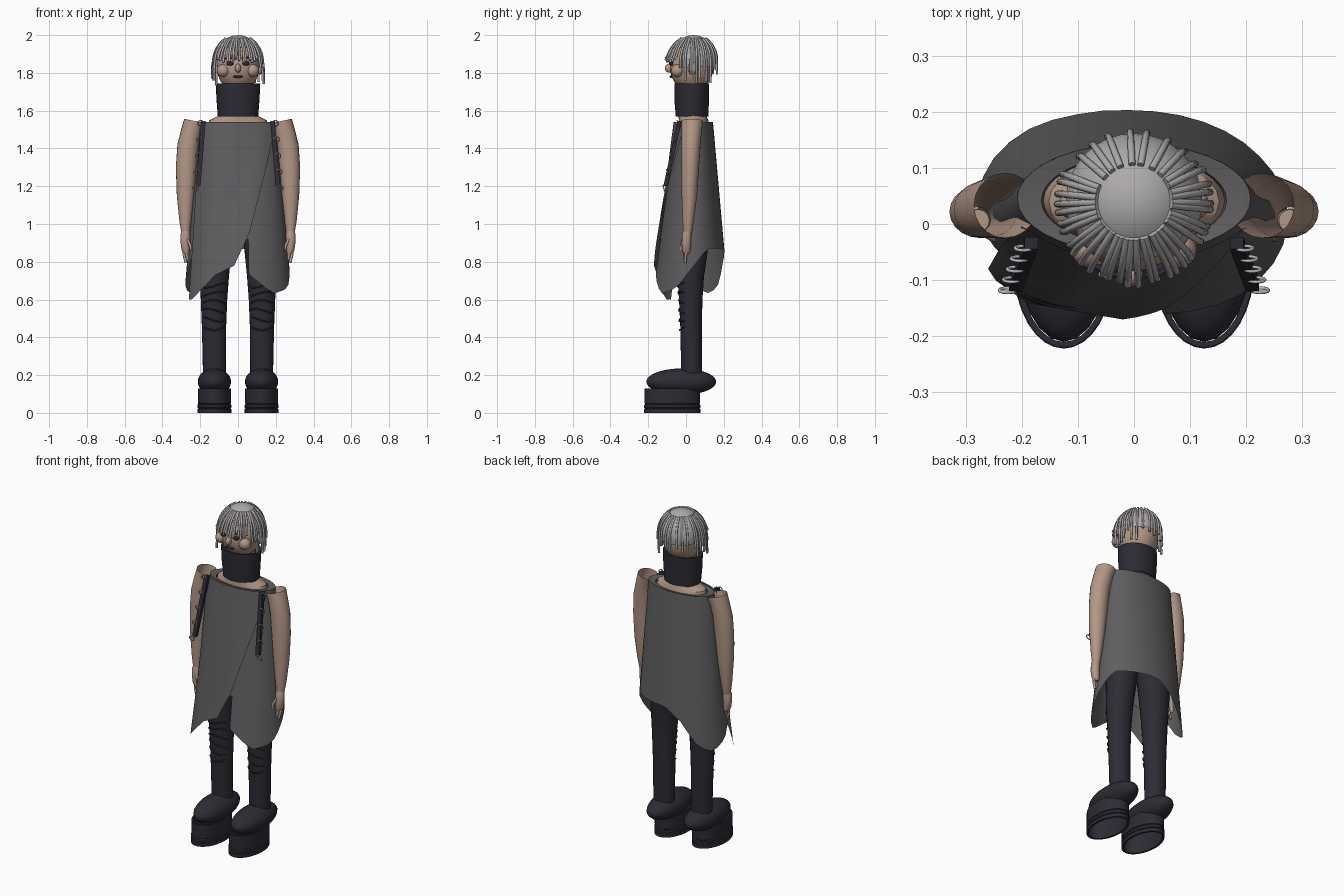
import bpy, bmesh, random
from math import sin, cos, pi, radians, sqrt

if "Cube" in bpy.data.objects:
    bpy.data.objects.remove(bpy.data.objects["Cube"])
random.seed(4)


def mat(name, c):
    m = bpy.data.materials.new(name)
    m.diffuse_color = (*c, 1)
    m.use_nodes = True
    m.node_tree.nodes["Principled BSDF"].inputs["Base Color"].default_value = m.diffuse_color
    return m


SKIN = mat("skin", (.45, .31, .24))
DARK = mat("dark_cloth", (.026, .024, .034))
CLOTH = mat("grey_cloth", (.115, .11, .115))
HAIR = mat("pale_hair", (.42, .40, .41))
METAL = mat("metal", (.5, .5, .53))


def finish(name, bm, m, angle=40):
    bmesh.ops.recalc_face_normals(bm, faces=bm.faces)
    me = bpy.data.meshes.new(name)
    bm.to_mesh(me)
    bm.free()
    ob = bpy.data.objects.new(name, me)
    bpy.context.collection.objects.link(ob)
    me.materials.append(m)
    bpy.context.view_layer.objects.active = ob
    ob.select_set(True)
    bpy.ops.object.shade_smooth_by_angle(angle=radians(angle))
    ob.select_set(False)
    return ob


def skin_rows(bm, rows, closed):
    vs = [[bm.verts.new(p) for p in r] for r in rows]
    n = len(vs[0])
    for a, b in zip(vs, vs[1:]):
        for i in range(n if closed else n - 1):
            j = (i + 1) % n
            bm.faces.new((a[i], a[j], b[j], b[i]))
    return vs


def loft(name, rings, m, n=24, caps=False, tilt=0):
    """Tube through elliptical rings (cx, cy, z, rx, ry); tilt slopes the last ring."""
    bm = bmesh.new()
    rows = []
    for k, (cx, cy, z, rx, ry) in enumerate(rings):
        t = tilt if k == len(rings) - 1 else 0
        rows.append([(cx + rx * cos(2 * pi * i / n), cy + ry * sin(2 * pi * i / n),
                      z + t * cos(2 * pi * i / n)) for i in range(n)])
    vs = skin_rows(bm, rows, True)
    if caps:
        bm.faces.new(vs[0])
        bm.faces.new(vs[-1])
    return finish(name, bm, m)


def ball(name, c, r, m, n=20, cut=None):
    bm = bmesh.new()
    bmesh.ops.create_uvsphere(bm, u_segments=n, v_segments=n * 2 // 3, radius=1)
    for v in bm.verts:
        v.co = [c[k] + v.co[k] * r[k] for k in range(3)]
    if cut:
        bmesh.ops.delete(bm, geom=[v for v in bm.verts if cut(v.co)], context='VERTS')
    return finish(name, bm, m)


def tubes(name, paths, r, m, cyclic=False):
    cu = bpy.data.curves.new(name, 'CURVE')
    cu.dimensions = '3D'
    cu.bevel_depth, cu.bevel_resolution, cu.use_fill_caps = r, 2, True
    for path in paths:
        sp = cu.splines.new('POLY')
        sp.points.add(len(path) - 1)
        for p, q in zip(sp.points, path):
            p.co = (*q, 1)
        sp.use_cyclic_u = cyclic
    cu.materials.append(m)
    ob = bpy.data.objects.new(name, cu)
    bpy.context.collection.objects.link(ob)
    return ob


def interp(x, table):
    for (a, p), (b, q) in zip(table, table[1:]):
        if x <= b:
            return p + (q - p) * max(0, (x - a) / (b - a))
    return table[-1][1]


def tunic_ring(z):
    t = (1.54 - z) / .9
    return .045 - .022 * t, .208 + .075 * t, .098 + .102 * t   # cy, rx, ry


def tunic_front(x, z):
    cy, rx, ry = tunic_ring(z)
    return cy - ry * sqrt(max(.15, 1 - (x / rx) ** 2))


# Shoes, legs and knee creases
for s in (-1, 1):
    side = "left" if s > 0 else "right"
    x = s * .125
    prof = [(.078, .13), (.088, .13), (.088, .05), (.084, .047), (.090, .042), (.090, .028),
            (.084, .024), (.090, .02), (.090, 0), (.078, 0), (.078, .13)]
    loft(side + "_sole", [(x, -.073, z, r, r + .059) for r, z in prof], DARK, 32)
    ball(side + "_shoe_upper", (x, -.025, .165), (.088, .185, .07), DARK, 24)
    loft(side + "_leg", [(s * .125, .03, .18, .06, .055), (s * .127, .027, .45, .064, .057),
                         (s * .127, .025, .6, .07, .062), (s * .125, .025, .72, .077, .07),
                         (s * .118, .03, .86, .084, .085), (s * .10, .035, 1.08, .095, .1)], DARK)
    folds = []
    for k in range(6):
        z = .45 + .045 * k
        r = .064 + .002 * k
        folds.append([(s * .127 + r * cos(a), .026 - (r - .004) * sin(a), z + .012 * cos(a * 2 + k))
                      for a in [radians(35 + 11 * i) for i in range(11)]])
    tubes(side + "_knee_creases", folds, .004, DARK)

# Tunic body with a high-low hem (angle from +x, hem height)
HEM = [(-80, .74), (-50, .63), (-22, .66), (0, .76), (28, .87), (90, .87), (112, .80), (135, .66),
       (155, .63), (180, .69), (210, .85), (280, .92)]
bm = bmesh.new()
cols = []
for i in range(37):
    a = -78 + i * 10
    hem = interp(a, HEM)
    col = []
    for k in range(9):
        z = 1.54 + (hem - 1.54) * k / 8
        cy, rx, ry = tunic_ring(z)
        col.append((rx * cos(radians(a)), cy + ry * sin(radians(a)), z))
    cols.append(col)
skin_rows(bm, cols, False)
finish("tunic_body", bm, CLOTH)

# Crossed front flap with soft folds
EDGE = [(.6, -.245), (.73, -.12), (.78, -.02), (.95, .06), (1.32, .155), (1.54, .2)]
bm = bmesh.new()
rows = []
for z in [1.54 - .047 * k for k in range(16)] + [.78, .73, .66, .6]:
    xl, xr = -.2 - .06 * (1.54 - z) / .94, interp(z, EDGE)
    row = []
    for i in range(19):
        x = xl + (xr - xl) * i / 18
        fold = .007 * sin(28 * (x + (1.54 - z) * .18)) * min(1, (1.6 - z) * 2)
        row.append((x, tunic_front(x, z) - .012 + fold, z))
    rows.append(row)
skin_rows(bm, rows, False)
finish("tunic_front_flap", bm, CLOTH, 60)

# Collar rim, chest and neck
loft("tunic_collar", [(0, .045, 1.54, .208, .098), (0, .042, 1.535, .165, .08),
                      (0, .042, 1.50, .16, .078)], CLOTH, 36)
loft("chest", [(0, .04, 1.2, .17, .085), (0, .04, 1.5, .165, .082), (0, .04, 1.548, .152, .078),
               (0, .035, 1.57, .11, .074), (0, .03, 1.6, .085, .07), (0, .03, 1.76, .075, .07)], SKIN)
loft("neck_cover", [(0, .03, 1.74, .098, .075), (0, .03, 1.745, .118, .092), (0, .03, 1.66, .114, .092),
                    (0, .032, 1.57, .107, .086), (0, .032, 1.57, .095, .075)], DARK, 28)

# Arms and hands
for s in (-1, 1):
    side = "left" if s > 0 else "right"
    loft(side + "_arm", [(s * .278, .008, .95, .022, .022), (s * .279, .012, 1.02, .032, .03),
                         (s * .278, .018, 1.15, .046, .041), (s * .274, .022, 1.3, .055, .047),
                         (s * .264, .026, 1.42, .057, .051), (s * .245, .03, 1.5, .056, .055),
                         (s * .229, .033, 1.545, .056, .058)], SKIN, 20, tilt=s * .012)
    loft(side + "_palm", [(s * .278, .006, .965, .02, .02), (s * .279, .004, .945, .026, .024),
                          (s * .280, .002, .9, .024, .025), (s * .276, .002, .86, .022, .022),
                          (s * .272, .002, .84, .012, .016)], SKIN, 16, True)
    fingers = [[(s * (.29 - .012 * k), .008 - .004 * k, .87),
                (s * (.285 - .015 * k), -.002 - .003 * k, .83),
                (s * (.275 - .015 * k), -.004, .795 + .008 * k)] for k in range(4)]
    fingers.append([(s * .268, -.014, .92), (s * .252, -.024, .885), (s * .246, -.026, .86)])
    tubes(side + "_fingers", fingers, .0075, SKIN)

    # Shoulder straps with metal rings
    bm = bmesh.new()
    top, rings = [], []
    for k in range(9):
        z = 1.545 - .043 * k
        x = s * (.183 + .028 * k / 8)
        y = -.035 - .075 * k / 8
        top.append([(x - .012, y - .01, z), (x + .012, y - .01, z),
                    (x + .012, y + .012, z), (x - .012, y + .012, z)])
        if k % 2 == 0:
            rings.append([(x + s * .014 + .015 * cos(a), y - .008 - .004 * sin(a), z - .012 + .015 * sin(a))
                          for a in [2 * pi * i / 14 for i in range(14)]])
    vs = skin_rows(bm, top, True)
    bm.faces.new(vs[0])
    bm.faces.new(vs[-1])
    finish(side + "_strap", bm, DARK)
    tubes(side + "_strap_rings", rings, .003, METAL, True)

# Head and face
ball("head", (0, .03, 1.83), (.112, .115, .13), SKIN, 28)
ball("nose", (0, -.09, 1.825), (.016, .022, .024), SKIN, 14)
ball("mouth", (0, -.077, 1.78), (.028, .01, .007), DARK, 12)
for s in (-1, 1):
    side = "left" if s > 0 else "right"
    ball(side + "_cheek", (s * .078, -.045, 1.812), (.034, .034, .034), SKIN, 16)
    ball(side + "_ear", (s * .116, .035, 1.825), (.018, .025, .035), SKIN, 14)
    ball(side + "_eye", (s * .042, -.078, 1.85), (.02, .012, .012), DARK, 14)
    tubes(side + "_brow", [[(s * .02, -.092, 1.875), (s * .045, -.089, 1.883), (s * .07, -.074, 1.876)]],
          .005, DARK)

# Hair cap and hanging strands
C, R = (0, .04, 1.865), (.122, .122, .135)
ball("hair_cap", C, R, HAIR, 32, lambda p: p.z < 1.83 or (p.y < -.02 and p.z < 1.92))
strands = []
for i in range(46):
    a = 2 * pi * i / 46 + random.uniform(-.04, .04)
    front = max(0, -sin(a))
    back = sin(a) > .5
    if back and i % 2:
        continue
    end = random.uniform(1.85, 1.9) if front > .55 else random.uniform(1.73, 1.83)
    path = []
    for k in range(7):
        e = radians(58 - 58 * k / 6)
        g = 1.02 + .06 * (not back) * k / 6
        path.append((C[0] + R[0] * g * cos(e) * cos(a), C[1] + R[1] * g * cos(e) * sin(a) - .012 * front * k / 6,
                     max(end, C[2] + R[2] * 1.02 * sin(e))))
    x, y, z = path[-1]
    if end < z:
        path += [(x * 1.03, y, (z + end) / 2), (x * 1.04, y, end)]
    else:
        path[-1] = (x * 1.03, y - .006, end - .012)
    strands.append(path)
tubes("hair_strands", strands, .0062, HAIR)
